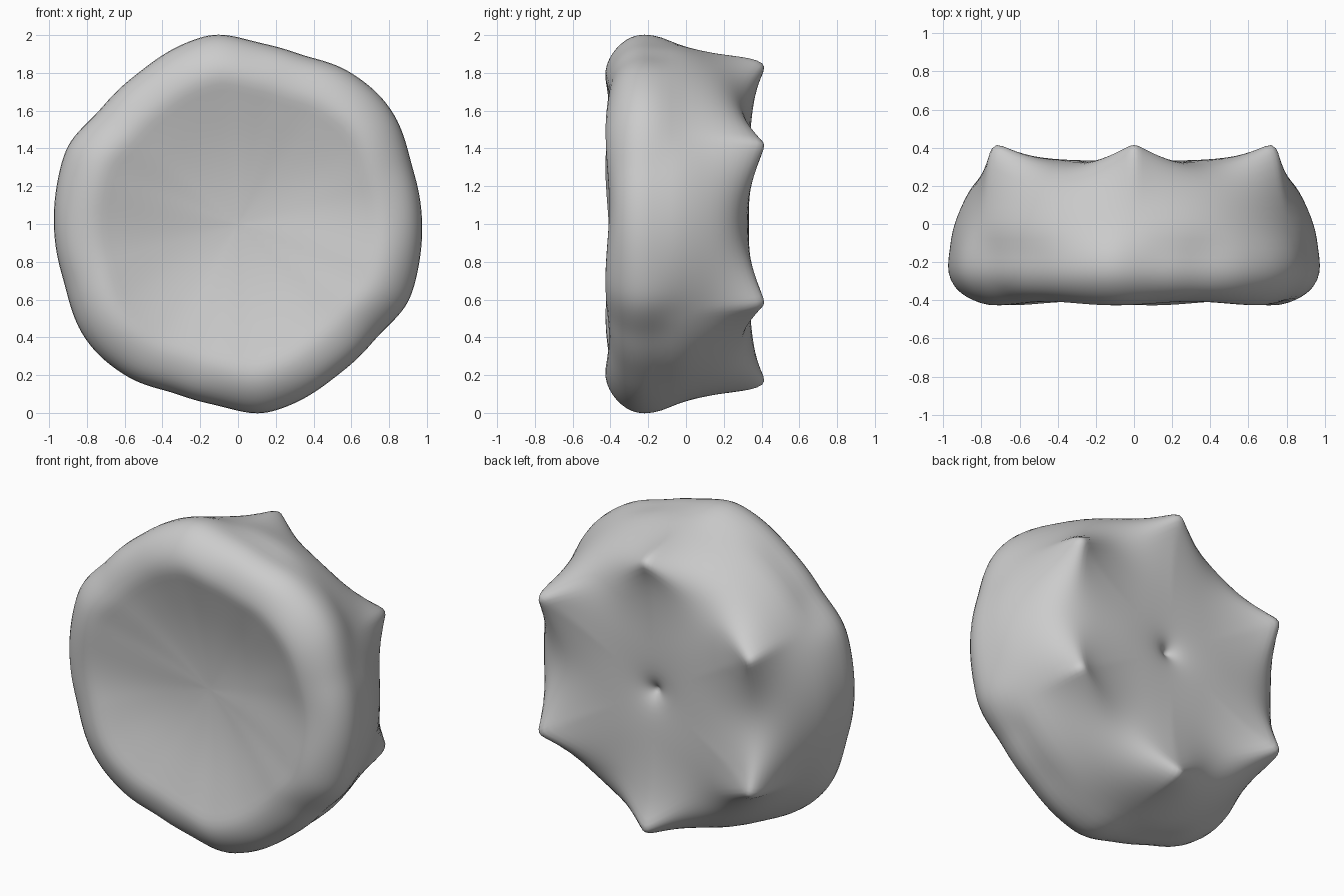
import bpy, bmesh, math

if "Cube" in bpy.data.objects:
    bpy.data.objects.remove(bpy.data.objects["Cube"])

# Half of the front outline (x, z about the centre); the other half is its 180 degree turn
HALF = [(0.12, -1.014), (0.3, -0.955), (0.52, -0.81), (0.75, -0.585), (0.905, -0.425),
        (0.965, -0.2), (0.98, 0.0), (0.92, 0.32), (0.84, 0.57), (0.75, 0.69),
        (0.56, 0.83), (0.35, 0.893), (0.1, 0.965), (-0.12, 1.014)]
POLAR = [(math.atan2(z, x), math.hypot(x, z)) for x, z in HALF]
POLAR[-1] = (POLAR[0][0] + math.pi, POLAR[0][1])
SEG = 120
# Side-to-back profiles (radius, y): through a saddle and through a peak
GAP = [(0.955, -0.03), (0.908, 0.09), (0.868, 0.17), (0.82, 0.235), (0.765, 0.28),
       (0.705, 0.305), (0.64, 0.32), (0.56, 0.328), (0.45, 0.332)]
PEAK = [(0.945, -0.03), (0.915, 0.09), (0.9, 0.19), (0.89, 0.3), (0.875, 0.39),
        (0.845, 0.435), (0.785, 0.4), (0.69, 0.365), (0.53, 0.342)]


def outline(t):
    a0 = POLAR[0][0]
    t = a0 + (t - a0) % math.pi
    for (a, ra), (b, rb) in zip(POLAR, POLAR[1:]):
        if t <= b:
            return ra + (rb - ra) * (t - a) / (b - a)
    return POLAR[-1][1]


def rim(t):
    return sum(outline(t + math.radians(d)) for d in (-3, -1, 1, 3)) / 4


def profile(t):
    """Rings as (radius, y) from the front dish to the back centre."""
    R = rim(t)
    d = abs((math.degrees(t) - 90 + 30) % 60 - 30) / 30                 # 0 at a peak, 1 between
    k = (1 - d) ** 2
    c = 0.01 * math.cos(6 * (t - math.radians(97)))                     # front corners
    p = 1.8 + 0.9 * abs(math.cos(t - math.radians(31))) ** 8            # dish valley
    pts = []
    for i in range(1, 10):
        rho = i / 10
        bowl = (1 - rho ** p) * (1 - 0.3 * rho ** 4)
        pts.append((rho * 0.78 * R, -0.42 - c * rho ** 2 + 0.135 * bowl))
    pts += [(0.77 * R, -0.422 - c), (0.84 * R, -0.412 - c), (0.9 * R, -0.385 - c / 2),
            (0.95 * R, -0.345), (0.985 * R, -0.29), (R, -0.225), (0.985 * R, -0.13)]
    for (r0, y0), (r1, y1) in zip(GAP, PEAK):
        pts.append((r0 + (r1 - r0) * k, y0 + (y1 - y0) * k))
    pts += [(0.35, 0.334), (0.24, 0.332), (0.14, 0.326), (0.07, 0.312), (0.03, 0.288)]
    return pts


# Body: rings lofted around the y axis
bm = bmesh.new()
cols = []
for s in range(SEG):
    t = 2 * math.pi * s / SEG
    cols.append([bm.verts.new((r * math.cos(t), y, 1 + r * math.sin(t)))
                 for r, y in profile(t)])
front = bm.verts.new((0, -0.284, 1))
back = bm.verts.new((0, 0.265, 1))
for s in range(SEG):
    a, b = cols[s], cols[(s + 1) % SEG]
    bm.faces.new((front, a[0], b[0]))
    bm.faces.new((back, b[-1], a[-1]))
    for i in range(len(a) - 1):
        bm.faces.new((a[i], a[i + 1], b[i + 1], b[i]))
bmesh.ops.recalc_face_normals(bm, faces=bm.faces)
for f in bm.faces:
    f.smooth = True
mesh = bpy.data.meshes.new("dished_body")
bm.to_mesh(mesh)
bm.free()
body = bpy.data.objects.new("dished_body", mesh)
bpy.context.collection.objects.link(body)
sub = body.modifiers.new("smooth", 'SUBSURF')
sub.levels = sub.render_levels = 1
